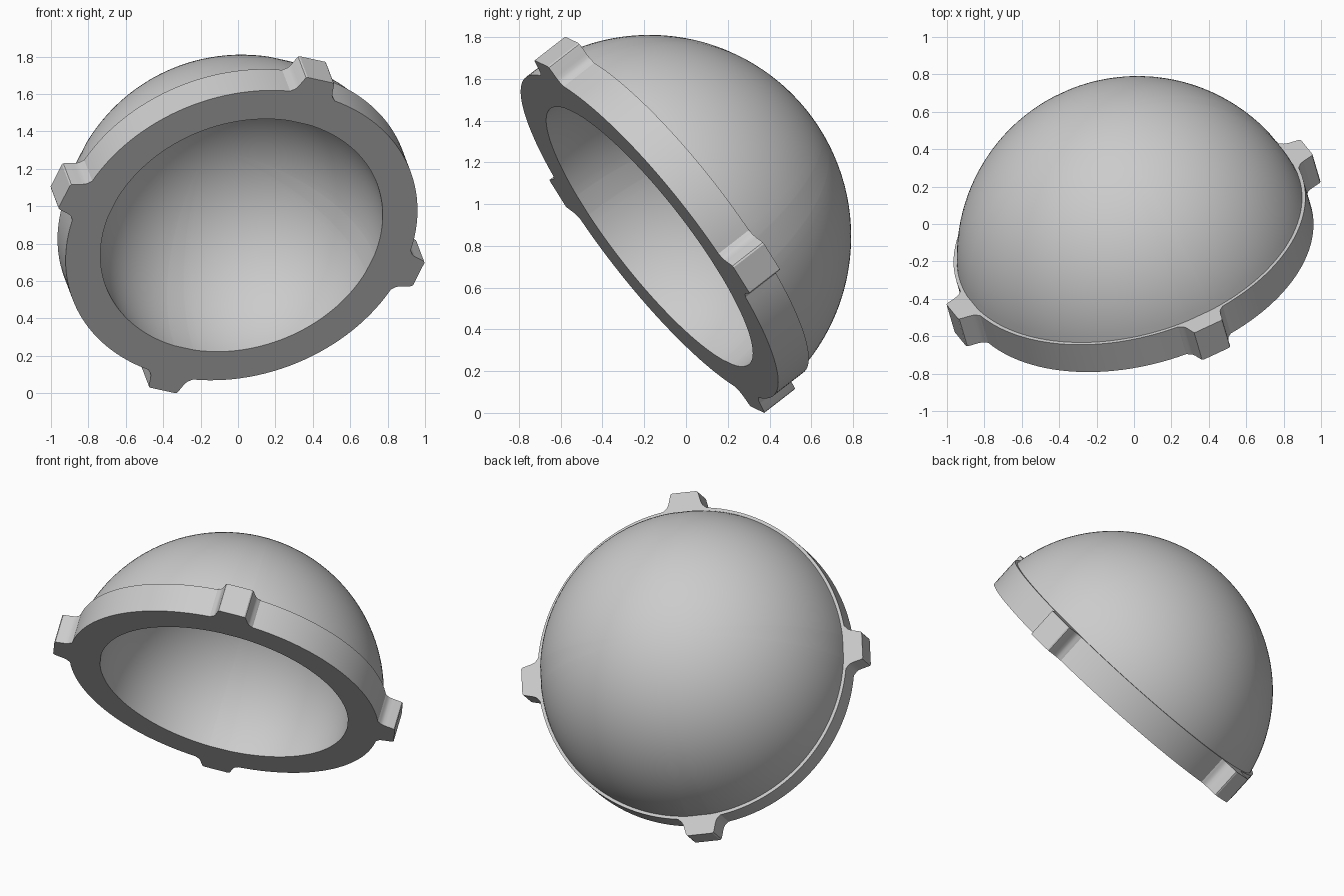
import bpy, bmesh, math
from mathutils import Matrix, Vector

cube = bpy.data.objects.get("Cube")
if cube:
    bpy.data.objects.remove(cube, do_unlink=True)

# Main dimensions
OUTER, INNER, TIP = 0.966, 0.775, 1.065
COLLAR = 0.19
LUG_ANGLE = math.radians(24)
STEPS = 28

# Placement: the dome axis leans back and up
axis = Vector((-0.227, 0.77, 0.597)).normalized()
side = (Vector((1, 0, 0)) - axis * axis.x).normalized()
third = axis.cross(side)
place = Matrix((side, third, axis)).transposed().to_4x4()
place.translation = Vector((0.019, -0.175, 0.844))

# Single grey material
grey = bpy.data.materials.new("plain_grey")
grey.use_nodes = True
colour = (0.6, 0.6, 0.6, 1)
grey.diffuse_color = colour
grey.node_tree.nodes["Principled BSDF"].inputs["Base Color"].default_value = colour

# Half profile of a lug: sideways offset and distance from the axis
half_lug = [(0.135, OUTER), (0.122, 0.968), (0.112, 0.976), (0.105, 0.988),
            (0.099, 1.005), (0.088, 1.05), (0.084, 1.06), (0.076, TIP)]
lug = [(-w, r) for w, r in half_lug] + [(w, r) for w, r in reversed(half_lug)]


def collar_outline():
    """Outline as (angle, radius): four lugs joined by arcs."""
    points = []
    for quarter in range(4):
        mid = LUG_ANGLE + quarter * math.pi / 2
        for w, r in lug:
            points.append((mid + math.atan2(w, r), math.hypot(w, r) if r > OUTER else OUTER))
        half = math.atan2(half_lug[0][0], OUTER)
        gap = math.pi / 2 - 2 * half
        for i in range(1, STEPS):
            points.append((mid + half + gap * i / STEPS, OUTER))
    return points


outline = collar_outline()
angles = [a for a, r in outline]


def loft(name, rings):
    """Skin a list of (radii, height) rings into a smooth object."""
    bm = bmesh.new()
    rows = []
    for radii, z in rings:
        if not isinstance(radii, list):
            radii = [radii] * len(angles)
        rows.append([bm.verts.new((r * math.cos(a), r * math.sin(a), z))
                     for a, r in zip(angles, radii)])
    n = len(angles)
    for low, high in zip(rows, rows[1:]):
        for i in range(n):
            j = (i + 1) % n
            bm.faces.new((low[i], low[j], high[j], high[i]))
    bmesh.ops.remove_doubles(bm, verts=bm.verts, dist=0.00001)
    mesh = bpy.data.meshes.new(name)
    bm.to_mesh(mesh)
    bm.free()
    mesh.materials.append(grey)
    obj = bpy.data.objects.new(name, mesh)
    bpy.context.collection.objects.link(obj)
    obj.matrix_world = place
    bpy.ops.object.select_all(action='DESELECT')
    obj.select_set(True)
    bpy.context.view_layer.objects.active = obj
    bpy.ops.object.shade_smooth_by_angle(angle=math.radians(30))
    return obj


def sphere_rings(radius, start, count=36):
    """Rings of a sphere from a start elevation up to the pole."""
    rings = []
    for i in range(count + 1):
        e = start + (math.pi / 2 - start) * i / count
        rings.append((radius * math.cos(e) if i < count else 0.0, radius * math.sin(e)))
    return rings


# Outer dome, hollow bowl and lugged collar
dome = sphere_rings(OUTER, math.asin(COLLAR / OUTER))
loft("outer_dome", dome)
loft("inner_bowl", sphere_rings(INNER, 0)[::-1])
radii = [r for a, r in outline]
loft("lugged_collar", [(INNER, 0), (radii, 0), (radii, COLLAR), dome[0]])
